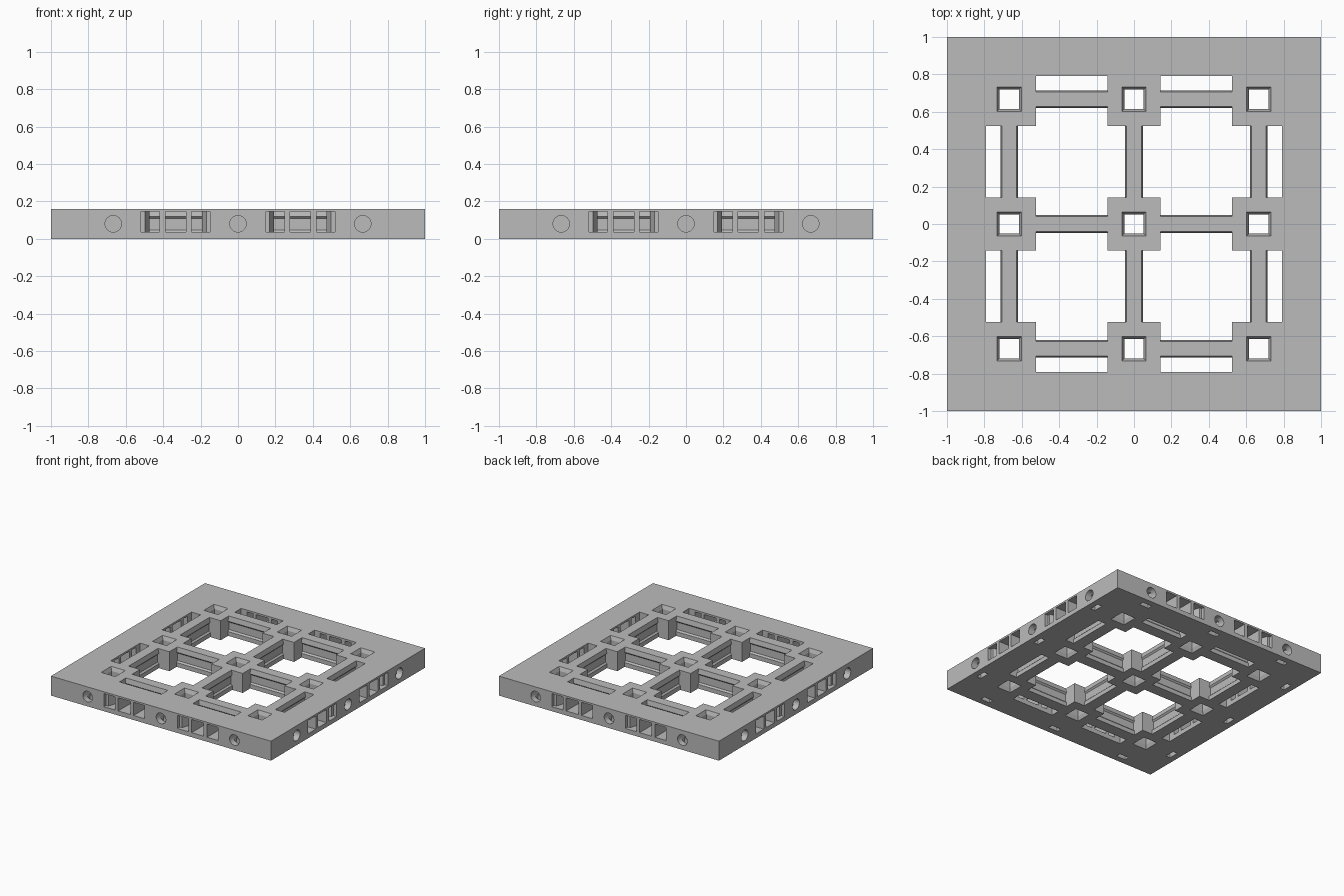
import bpy, bmesh, math
from mathutils import Matrix, Vector

if "Cube" in bpy.data.objects:
    bpy.data.objects.remove(bpy.data.objects["Cube"])

H = 0.16            # overall height
PITCH = 0.667       # post spacing
POST = 0.143        # post half width
INNER = 0.79        # inner edge of the border
GRID = (-PITCH, 0, PITCH)

grey = bpy.data.materials.new("plain_grey")
grey.use_nodes = True
grey.diffuse_color = (0.5, 0.5, 0.5, 1)
grey.node_tree.nodes["Principled BSDF"].inputs["Base Color"].default_value = (0.5, 0.5, 0.5, 1)


def finish(name, bm):
    bmesh.ops.recalc_face_normals(bm, faces=bm.faces)
    mesh = bpy.data.meshes.new(name)
    bm.to_mesh(mesh)
    bm.free()
    mesh.materials.append(grey)
    ob = bpy.data.objects.new(name, mesh)
    bpy.context.collection.objects.link(ob)
    return ob


def prism(bm, pts, lo, hi, m=Matrix()):
    """Extrude a flat outline along z from lo to hi, then place it with m."""
    a, b = ([bm.verts.new(m @ Vector((x, y, z))) for x, y in pts] for z in (lo, hi))
    bm.faces.new(a)
    bm.faces.new(b)
    for i in range(len(pts)):
        j = (i + 1) % len(pts)
        bm.faces.new((a[i], a[j], b[j], b[i]))


def rect(x0, x1, y0, y1):
    return [(x0, y0), (x1, y0), (x1, y1), (x0, y1)]


def frustum(bm, x, y, half0, z0, half1, z1):
    """Square hole section that widens between two heights."""
    rings = [[bm.verts.new((x + sx * h, y + sy * h, z))
              for sx, sy in ((-1, -1), (1, -1), (1, 1), (-1, 1))]
             for h, z in ((half0, z0), (half1, z1))]
    bm.faces.new(rings[0])
    bm.faces.new(rings[1])
    for i in range(4):
        j = (i + 1) % 4
        bm.faces.new((rings[0][i], rings[0][j], rings[1][j], rings[1][i]))


def cut(ob, bm):
    cutter = finish("cutter", bm)
    cutter.hide_render = True
    mod = ob.modifiers.new("cut", "BOOLEAN")
    mod.operation, mod.solver, mod.object = "DIFFERENCE", "EXACT", cutter
    bpy.context.view_layer.objects.active = ob
    bpy.ops.object.modifier_apply(modifier="cut")
    bpy.data.objects.remove(cutter)


SIDES = [Matrix.Rotation(i * math.pi / 2, 4, "Z") for i in range(4)]

# Outer border
bm = bmesh.new()
prism(bm, rect(-1, 1, -1, 1), 0, H)
border = finish("border_frame", bm)
bm = bmesh.new()
prism(bm, rect(-INNER, INNER, -INNER, INNER), -0.1, H + 0.1)
cut(border, bm)

# Side windows with two upright fins each, and flared end jambs
bm = bmesh.new()
for m in SIDES:
    for s in (-1, 1):
        c = s * PITCH / 2
        prism(bm, rect(c - 0.055, c + 0.055, -1.05, -0.75), 0.037, 0.145, m)
        for e in (-1, 1):
            prism(bm, [(c + e * 0.085, -1.05), (c + e * 0.185, -1.05), (c + e * 0.185, -0.97),
                       (c + e * 0.165, -0.97), (c + e * 0.14, -0.9), (c + e * 0.14, -0.75),
                       (c + e * 0.085, -0.75)], 0.037, 0.145, m)
cut(border, bm)

# Round side sockets
bm = bmesh.new()
for m in SIDES:
    for x in GRID:
        place = m @ Matrix.Translation((x, 0, H / 2)) @ Matrix.Rotation(math.pi / 2, 4, "X")
        circle = [(0.044 * math.cos(a * math.pi / 16), 0.044 * math.sin(a * math.pi / 16))
                  for a in range(32)]
        prism(bm, circle, 0.83, 1.05, place)
cut(border, bm)

# Small slots under the border, leading into the sockets
bm = bmesh.new()
for m in SIDES:
    for x in GRID:
        prism(bm, rect(x - 0.042, x + 0.042, -0.95, -0.91), -0.05, 0.12, m)
cut(border, bm)

# Square posts with a hole flared at both ends
for i, x in enumerate(GRID):
    for j, y in enumerate(GRID):
        bm = bmesh.new()
        prism(bm, rect(x - POST, x + POST, y - POST, y + POST), 0, H)
        post = finish(f"post_{i}_{j}", bm)
        bm = bmesh.new()
        prism(bm, rect(x - 0.052, x + 0.052, y - 0.052, y + 0.052), -0.1, H + 0.1)
        cut(post, bm)
        for z0, z1 in ((H - 0.03, H + 0.01), (0.03, -0.01)):
            bm = bmesh.new()
            frustum(bm, x, y, 0.052, z0, 0.069, z1)
            cut(post, bm)

# Connecting beams with a waisted section
half = [(0.048, 0), (0.048, 0.035), (0.036, 0.047), (0.036, 0.108), (0.048, 0.12), (0.04, H)]
section = half + [(-x, z) for x, z in reversed(half)]
for axis, turn in (("x", 0), ("y", math.pi / 2)):
    for i, row in enumerate(GRID):
        for k, s in enumerate((-1, 1)):
            bm = bmesh.new()
            along = Matrix(((0, 0, 1, s * PITCH / 2), (1, 0, 0, row), (0, 1, 0, 0), (0, 0, 0, 1)))
            reach = PITCH / 2 - POST + 0.005
            prism(bm, section, -reach, reach, Matrix.Rotation(turn, 4, "Z") @ along)
            finish(f"beam_{axis}_{i}_{k}", bm)
